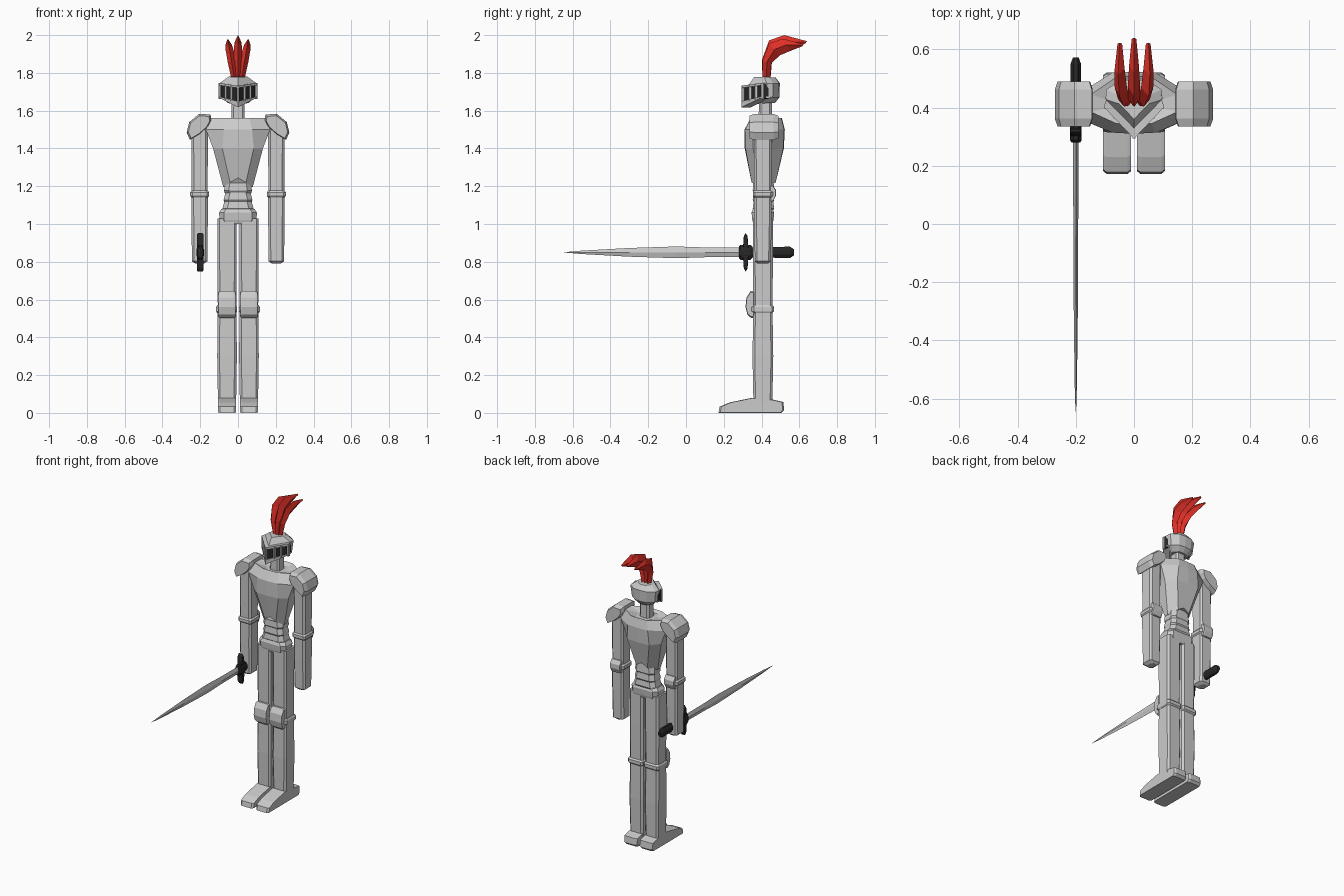
import bpy, bmesh
from mathutils import Vector

if "Cube" in bpy.data.objects:
    bpy.data.objects.remove(bpy.data.objects["Cube"])


def material(name, colour):
    m = bpy.data.materials.new(name)
    m.diffuse_color = colour
    m.use_nodes = True
    m.node_tree.nodes["Principled BSDF"].inputs["Base Color"].default_value = m.diffuse_color
    return m


RED = material("red", (0.75, 0.03, 0.02, 1))
BLACK = material("black", (0.02, 0.02, 0.02, 1))


def loft(name, rings, mat=None):
    """Skin a list of equal-length point rings and cap both ends."""
    bm = bmesh.new()
    vs = [[bm.verts.new(p) for p in r] for r in rings]
    n = len(rings[0])
    for a, b in zip(vs, vs[1:]):
        for i in range(n):
            j = (i + 1) % n
            bm.faces.new((a[i], a[j], b[j], b[i]))
    bm.faces.new(vs[0])
    bm.faces.new(vs[-1])
    bmesh.ops.recalc_face_normals(bm, faces=bm.faces)
    me = bpy.data.meshes.new(name)
    bm.to_mesh(me)
    bm.free()
    ob = bpy.data.objects.new(name, me)
    bpy.context.collection.objects.link(ob)
    if mat:
        me.materials.append(mat)
    return ob


def rect(cx, cy, z, hx, hy, c=0.012):
    """Chamfered rectangle ring at height z."""
    q = [(hx, hy - c), (hx - c, hy)]
    pts = q + [(-x, y) for x, y in q[::-1]]
    pts += [(-x, -y) for x, y in pts]
    return [(cx + x, cy + y, z) for x, y in pts]


def column(name, cx, cy, levels, c=0.012):
    """Vertical chamfered box; levels = (z, half x, half y)."""
    return loft(name, [rect(cx, cy, z, hx, hy, c) for z, hx, hy in levels])


def prism(name, profile, cx, half, edge, shrink):
    """Profile in (y, z) extruded along x, with softened ends."""
    my = sum(p[0] for p in profile) / len(profile)
    mz = sum(p[1] for p in profile) / len(profile)
    def ring(x, s):
        return [(cx + x, my + (y - my) * s, mz + (z - mz) * s) for y, z in profile]
    return loft(name, [ring(-half, shrink), ring(-half + edge, 1),
                       ring(half - edge, 1), ring(half, shrink)])


for side, s in (("left", 1), ("right", -1)):
    # Legs
    lx = 0.058 * s
    foot = [(0.172, 0.0), (0.178, 0.033), (0.23, 0.055), (0.35, 0.08),
            (0.46, 0.07), (0.515, 0.058), (0.52, 0.015), (0.505, 0.0)]
    prism(side + "_foot", foot, lx, 0.048, 0.012, 0.95)
    column(side + "_shin", lx, 0.407, [(0.05, .048, .05), (0.3, .052, .055), (0.54, .05, .051)])
    column(side + "_knee_band", lx + 0.002 * s, 0.407,
           [(0.528, .05, .05), (0.538, .056, .06), (0.56, .056, .06), (0.57, .05, .05)])
    column(side + "_thigh", lx, 0.407, [(0.56, .049, .051), (0.8, .051, .053), (1.03, .051, .053)])
    knee = [(0.36, 0.645), (0.342, 0.645), (0.32, 0.61), (0.315, 0.56),
            (0.325, 0.52), (0.345, 0.502), (0.36, 0.505)]
    prism(side + "_knee_guard", knee, lx, 0.046, 0.012, 0.9)

    # Arms
    ax = 0.203 * s
    column(side + "_upper_arm", ax, 0.407, [(1.16, .042, .046), (1.5, .044, .048), (1.53, .035, .04)])
    column(side + "_elbow_band", ax, 0.407,
           [(1.138, .042, .046), (1.148, .05, .053), (1.168, .05, .053), (1.178, .042, .046)])
    column(side + "_forearm", ax, 0.407,
           [(0.79, .022, .028), (0.803, .041, .042), (1.0, .043, .046), (1.15, .044, .047)])
    elbow = [(0.445, 1.205), (0.46, 1.205), (0.476, 1.18), (0.476, 1.15),
             (0.462, 1.12), (0.445, 1.115)]
    prism(side + "_elbow_guard", elbow, ax, 0.036, 0.01, 0.9)

    # Shoulder plate, profile seen from the front
    pad = [(.145, 1.58), (.205, 1.583), (.258, 1.54), (.272, 1.485), (.255, 1.445),
           (.205, 1.475), (.16, 1.515), (.142, 1.55)]
    def pad_ring(dy, k):
        return [(s * (.205 + (x - .205) * k), 0.412 + dy, 1.505 + (z - 1.505) * k) for x, z in pad]
    loft(side + "_shoulder", [pad_ring(-.077, .86), pad_ring(-.05, 1),
                              pad_ring(.05, 1), pad_ring(.077, .86)])

# Hips and waist plates
column("hips", 0, 0.407, [(1.0, .085, .05), (1.02, .098, .056), (1.06, .1, .06), (1.08, .088, .052)], 0.025)
for i, (z0, z1, w) in enumerate([(1.07, 1.12, .078), (1.115, 1.17, .072), (1.165, 1.25, .07)]):
    column("waist_plate_%d" % (i + 1), 0, 0.41,
           [(z0, w, .05), (z0 + .012, w + .004, .057), (z1, w - .006, .052)], 0.025)


# Breastplate: z, inner x, outer x, front y, back y, centre lift
def chest_ring(z, xi, xo, yf, yb, lift):
    half = [(xi, yf, z + lift * .5), (xo, yf + .04, z), (xo, yb - .06, z), (xi, yb, z + lift * .5)]
    return ([(0, yf - .004, z + lift)] + half + [(0, yb + .003, z + lift)]
            + [(-x, y, q) for x, y, q in half[::-1]])


loft("breastplate", [chest_ring(1.195, .042, .078, .347, .475, .05),
                     chest_ring(1.40, .083, .132, .315, .515, 0),
                     chest_ring(1.50, .075, .17, .314, .52, 0),
                     chest_ring(1.56, .06, .148, .345, .505, 0),
                     chest_ring(1.545, .042, .07, .365, .48, 0)])
column("neck", 0, 0.42, [(1.5, .036, .036), (1.66, .034, .034)])


# Helmet
def head_ring(front, half, back, zf, zs, zb):
    """front y, half-width, back y and heights at front, sides, back."""
    pts = [(half, front + half * 1.05, zs), (half * .97, back - .035, zb), (half * .5, back - .004, zb)]
    return [(0, front, zf)] + pts + [(0, back, zb)] + [(-x, y, z) for x, y, z in pts[::-1]]


loft("helmet", [head_ring(.37, .055, .47, 1.635, 1.64, 1.64),
                head_ring(.335, .088, .494, 1.655, 1.675, 1.67),
                head_ring(.325, .098, .497, 1.725, 1.745, 1.745),
                head_ring(.36, .05, .475, 1.777, 1.78, 1.775)])


def vee(name, tip, zt, zs, drop, mat=None):
    """V-shaped visor strip: tip y, tip z range, side z range."""
    def ring(k, d):
        x, y = .1 * abs(k), tip + abs(k) * .105
        x = x if k > 0 else -x
        a, b = [zt[i] + (zs[i] - zt[i]) * abs(k) for i in (0, 1)]
        return [(x, y, a), (x, y, b), (x * .93, y + d, b), (x * .93, y + d, a)]
    return loft(name, [ring(-1, drop), ring(0, drop), ring(1, drop)], mat)


vee("visor_slot", .303, (1.64, 1.728), (1.665, 1.742), .03, BLACK)
vee("visor_top", .293, (1.72, 1.732), (1.734, 1.747), .05)
vee("visor_chin", .293, (1.618, 1.65), (1.668, 1.675), .05)
for s in (1, -1):
    for k in (0.0, 0.36, 0.66, 0.97):
        if k == 0 and s < 0:
            continue
        x, y, z = s * .1 * k, .296 + .105 * k, 1.69 + .016 * k
        column("visor_bar", x, y + .006, [(z - .045, .006, .008), (z + .04, .006, .008)], .002)

# Plume feathers: front (y, z), back (y, z), half thickness
feather = [((.405, 1.765), (.447, 1.765), .016), ((.402, 1.87), (.455, 1.86), .021),
           ((.44, 1.972), (.505, 1.905), .021), ((.52, 2.0), (.565, 1.93), .017),
           ((.64, 1.968), (.632, 1.956), .008)]
for name, lean, k in (("plume_centre", 0, 1), ("plume_left", 1, .92), ("plume_right", -1, .92)):
    rings = []
    for (yf, zf), (yb, zb), w in feather:
        def P(x, y, z):
            z = 1.765 + (z - 1.765) * k
            return (x + lean * (.018 + (z - 1.765) * .17), .425 + (y - .425) * k, z)
        ym, zm = (yf + yb) / 2, (zf + zb) / 2
        rings.append([P(0, yf, zf), P(w, ym, zm), P(0, yb, zb), P(-w, ym, zm)])
    loft(name, rings, RED)


# Sword, held in the right hand and pointing forward
def along_y(name, stations, sides, mat=None):
    """stations = (y, half x, half z); sides = unit outline."""
    return loft(name, [[(-.2 + a * hx, y, .85 + b * hz) for a, b in sides]
                       for y, hx, hz in stations], mat)


diamond = [(1, 0), (0, 1), (-1, 0), (0, -1)]
octagon = [(1, .4), (.4, 1), (-.4, 1), (-1, .4), (-1, -.4), (-.4, -1), (.4, -1), (1, -.4)]
along_y("sword_blade", [(.3, .009, .025), (.1, .009, .026), (-.05, .008, .031),
                        (-.3, .007, .023), (-.55, .004, .009), (-.645, .001, .001)], diamond)
along_y("sword_grip", [(.3, .016, .026), (.55, .018, .03), (.572, .01, .016)], octagon, BLACK)
along_y("sword_collar", [(.28, .015, .03), (.288, .02, .04), (.34, .02, .04), (.352, .014, .03)], octagon, BLACK)
guard = [(y, z) for y, z in [(.316, .952), (.306, .935), (.3, .85), (.306, .765), (.316, .748),
                             (.326, .765), (.332, .85), (.326, .935)]]
prism("sword_guard", guard, -.2, .018, .006, .93)
bpy.data.objects["sword_guard"].data.materials.append(BLACK)
